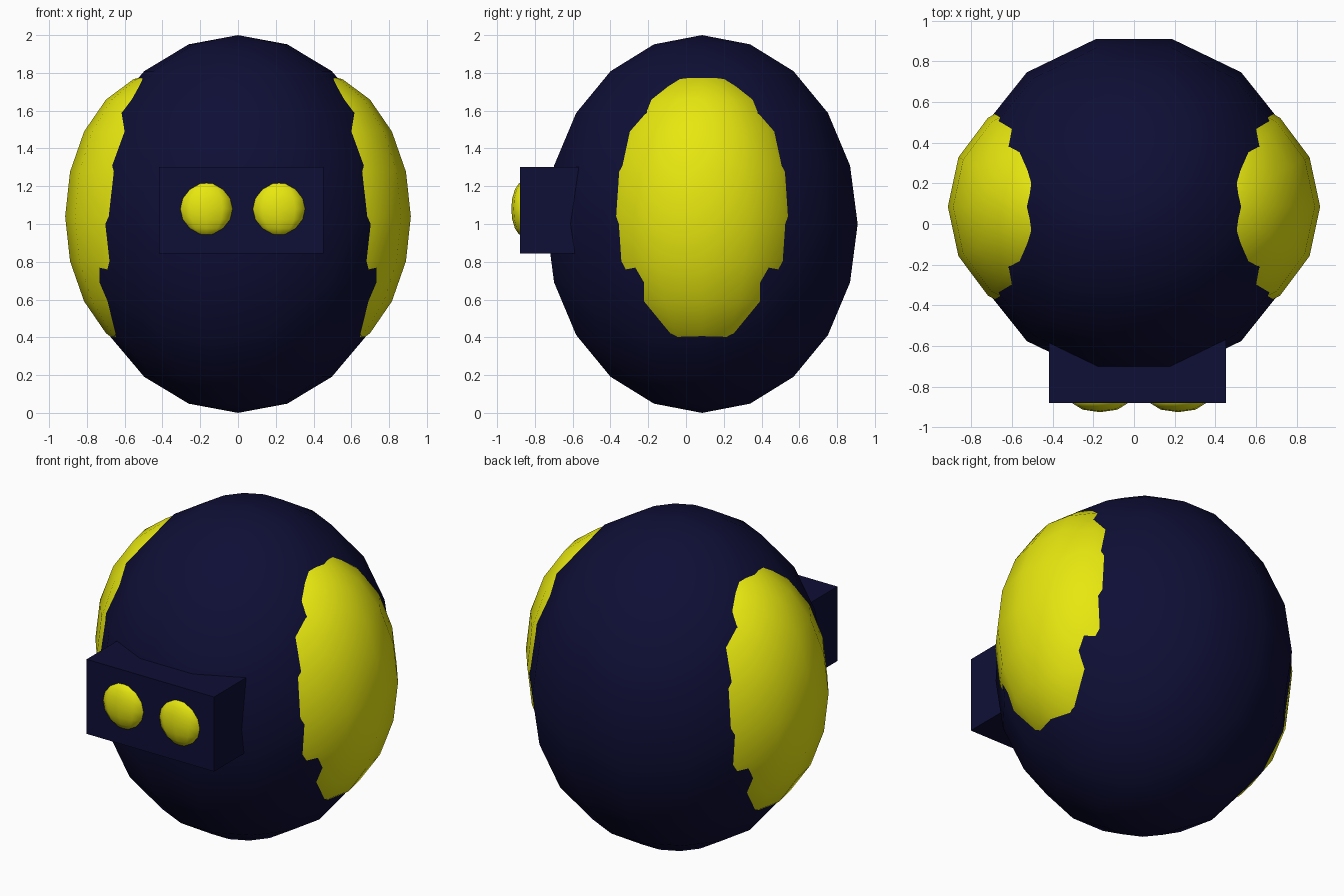
import bpy, math

if "Cube" in bpy.data.objects:
    bpy.data.objects.remove(bpy.data.objects["Cube"])


def material(name, rgb):
    m = bpy.data.materials.new(name)
    m.diffuse_color = (*rgb, 1.0)
    m.use_nodes = True
    m.node_tree.nodes["Principled BSDF"].inputs["Base Color"].default_value = m.diffuse_color
    return m


navy = material("dark navy", (0.0045, 0.0045, 0.037))
yellow = material("yellow", (0.8, 0.8, 0.005))


def ellipsoid(name, centre, radii, mat, segments, rings, turn=0.0):
    bpy.ops.mesh.primitive_uv_sphere_add(segments=segments, ring_count=rings, radius=1)
    o = bpy.context.object
    o.name = name
    # turn the facets about z before stretching
    o.rotation_euler.z = turn
    bpy.ops.object.transform_apply(rotation=True)
    o.scale = radii
    o.location = centre
    bpy.ops.object.transform_apply(location=True, scale=True)
    o.data.materials.append(mat)
    bpy.ops.object.shade_smooth()
    return o


# Round faceted body
ellipsoid("body", (0, 0.085, 1.0), (0.845, 0.845, 1.0), navy, 14, 10, math.pi / 2)

# Yellow domes bulging out of both sides, and two eyes on the snout
for side, label in ((-1, "left"), (1, "right")):
    ellipsoid(label + "_side_patch", (side * 0.39, 0.085, 1.04),
              (0.525, 0.56, 0.765), yellow, 14, 10, math.pi / 14)
    ellipsoid(label + "_eye", (0.025 + side * 0.192, -0.86, 1.08),
              (0.145, 0.065, 0.145), yellow, 10, 8)

# Box snout on the front
bpy.ops.mesh.primitive_cube_add(size=1)
snout = bpy.context.object
snout.name = "snout_box"
snout.scale = (0.87, 0.38, 0.46)
snout.location = (0.018, -0.69, 1.073)
bpy.ops.object.transform_apply(location=True, scale=True)
snout.data.materials.append(navy)
